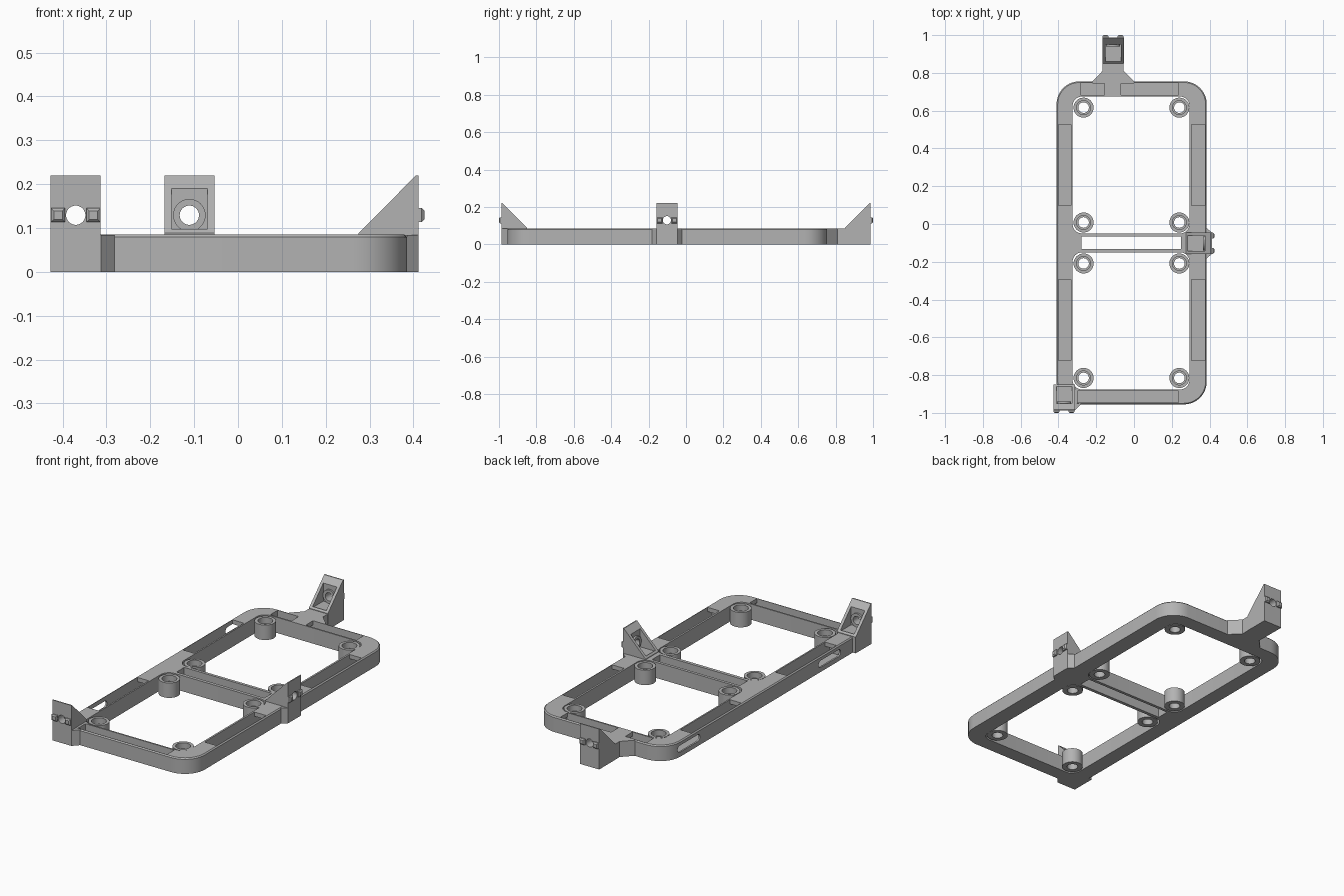
import bpy, bmesh
from math import sin, cos, pi, radians
from mathutils import Matrix, Vector

old = bpy.data.objects.get("Cube")
if old:
    bpy.data.objects.remove(old, do_unlink=True)

grey = bpy.data.materials.new("matte grey plastic")
grey.use_nodes = True
colour = (0.45, 0.45, 0.45, 1)
grey.diffuse_color = colour
grey.node_tree.nodes["Principled BSDF"].inputs["Base Color"].default_value = colour


# ---------- helpers ----------
def loft(name, loops):
    """Closed solid through a stack of matching point loops."""
    bm = bmesh.new()
    rings = [[bm.verts.new(p) for p in loop] for loop in loops]
    n = len(rings[0])
    bm.faces.new(rings[0])
    bm.faces.new(rings[-1])
    for low, high in zip(rings, rings[1:]):
        for i in range(n):
            j = (i + 1) % n
            bm.faces.new((low[i], low[j], high[j], high[i]))
    bmesh.ops.recalc_face_normals(bm, faces=bm.faces)
    mesh = bpy.data.meshes.new(name)
    bm.to_mesh(mesh)
    bm.free()
    mesh.materials.append(grey)
    ob = bpy.data.objects.new(name, mesh)
    bpy.context.collection.objects.link(ob)
    return ob


def prism(name, pts, z0, z1):
    return loft(name, [[(x, y, z) for x, y in pts] for z in (z0, z1)])


def box(name, x0, x1, y0, y1, z0, z1):
    return prism(name, [(x0, y0), (x1, y0), (x1, y1), (x0, y1)], z0, z1)


def rounded(x0, x1, y0, y1, r, steps=10):
    pts = []
    corners = [(x1 - r, y1 - r), (x0 + r, y1 - r), (x0 + r, y0 + r), (x1 - r, y0 + r)]
    for k, (cx, cy) in enumerate(corners):
        for s in range(steps + 1):
            a = (k + s / steps) * pi / 2
            pts.append((cx + r * cos(a), cy + r * sin(a)))
    return pts


def circle(cx, cy, r, n=32):
    return [(cx + r * cos(2 * pi * i / n), cy + r * sin(2 * pi * i / n)) for i in range(n)]


def apply_bool(ob, other, mode="DIFFERENCE"):
    other.hide_render = True
    mod = ob.modifiers.new("bool", "BOOLEAN")
    mod.operation, mod.object, mod.solver = mode, other, "EXACT"
    bpy.context.view_layer.objects.active = ob
    bpy.ops.object.modifier_apply(modifier=mod.name)
    bpy.data.objects.remove(other, do_unlink=True)


def smooth(ob):
    bpy.ops.object.select_all(action="DESELECT")
    ob.select_set(True)
    bpy.context.view_layer.objects.active = ob
    bpy.ops.object.shade_smooth_by_angle(angle=radians(30))


def lift(pts, z):
    return [(x, y, z) for x, y in pts]


# ---------- frame ----------
H = 0.085
X0, X1, Y0, Y1 = -0.41, 0.385, -0.955, 0.755
c = 0.006
outline = rounded(X0, X1, Y0, Y1, 0.12)
inset = rounded(X0 + c, X1 - c, Y0 + c, Y1 - c, 0.12 - c)
frame = loft("frame", [lift(outline, 0), lift(outline, H - c), lift(inset, H)])

# two windows and the slot along the crossbar
for y0, y1 in ((-0.876, -0.15), (-0.05, 0.675)):
    apply_bool(frame, prism("window", rounded(-0.325, 0.294, y0, y1, 0.05), -0.1, 0.2))
apply_bool(frame, box("slot", -0.278, 0.25, -0.132, -0.066, -0.1, 0.2))

# open cable pockets joined by covered channels
floor, roof = 0.015, 0.062
for x0, x1 in ((-0.401, -0.333), (0.304, 0.376)):
    for y0, y1 in ((-0.722, -0.294), (0.098, 0.526)):
        apply_bool(frame, box("pocket", x0, x1, y0, y1, floor, 0.2))
    apply_bool(frame, box("channel", x0, x1, -0.76, 0.65, floor, roof))
for y0, y1, spans in ((-0.946, -0.884, [(-0.3, 0.235)]),
                      (0.683, 0.746, [(-0.283, -0.156), (-0.07, 0.235)])):
    for x0, x1 in spans:
        apply_bool(frame, box("pocket", x0, x1, y0, y1, floor, 0.2))
    apply_bool(frame, box("channel", -0.28, 0.24, y0, y1, floor, roof))

# rounded cable outlets through one long outer wall
for y in (-0.65, 0.56):
    outlet = prism("outlet", rounded(y - 0.095, y + 0.095, 0.025, 0.062, 0.018, 6), -0.45, -0.37)
    outlet.data.transform(Matrix(((0, 0, 1, 0), (1, 0, 0, 0), (0, 1, 0, 0), (0, 0, 0, 1))))
    apply_bool(frame, outlet)
smooth(frame)

# ---------- screw bosses ----------
for x in (-0.267, 0.24):
    for y in (-0.815, -0.209, 0.008, 0.616):
        boss = prism("screw_boss", circle(x, y, 0.053), 0.001, H - 0.003)
        for r, z in ((0.028, -0.1), (0.037, 0.05)):
            cut = prism("bore", circle(x, y, r), z, 0.2)
            apply_bool(boss, cut)
            apply_bool(frame, prism("bore", circle(x, y, r), z, 0.2))
        smooth(boss)

# ---------- mounting brackets ----------
TURN = Matrix(((1, 0, 0, 0), (0, 0, -1, 0), (0, 1, 0, 0), (0, 0, 0, 1)))


def along_y(name, pts, y0, y1):
    """Extrude an (x, z) outline along y."""
    ob = prism(name, pts, -y1, -y0)
    ob.data.transform(TURN)
    return ob


def bracket(name, x, y, angle):
    """Gusset facing -y with its mounting face at the origin, then turned and placed."""
    w, d, top, hole_z = 0.057, 0.137, 0.22, 0.129
    side = [(0, 0), (0, top), (0.006, top), (d, 0.088), (d, 0)]
    body = loft(name, [[(s, py, pz) for py, pz in side] for s in (-w, w)])
    apply_bool(body, box("hollow", -0.041, 0.041, 0.036, 0.128, 0.091, 0.4))
    ring = along_y("collar", circle(0, hole_z, 0.037), 0.02, 0.046)
    apply_bool(body, ring, "UNION")
    apply_bool(body, along_y("hole", circle(0, hole_z, 0.022), -0.1, 0.1))
    parts = [body]
    # locating lugs beside the hole, tapered outwards
    for s in (-1, 1):
        lug = [[(s * 0.04 + u * h, py, hole_z + v * h) for u, v in ((-1, -1), (1, -1), (1, 1), (-1, 1))]
               for py, h in ((0.002, 0.016), (-0.007, 0.016), (-0.013, 0.010))]
        parts.append(loft(name + "_lug", lug))
    place = Matrix.Translation((x, y, 0)) @ Matrix.Rotation(radians(angle), 4, "Z")
    for ob in parts:
        ob.data.transform(place)
        smooth(ob)


bracket("front_bracket", -0.37, -0.987, 0)
bracket("side_bracket", 0.412, -0.102, 90)
bracket("back_bracket", -0.111, 0.987, 180)

# flared neck and fillets that tie the brackets to the frame
prism("back_neck", [(-0.22, 0.745), (-0.22, 0.755), (-0.167, 0.81), (-0.167, 0.86),
                    (-0.055, 0.86), (-0.055, 0.81), (0, 0.755), (0, 0.745)], 0, H)
prism("front_fillet", [(-0.32, -0.987), (-0.312, -0.987), (-0.282, -0.955),
                       (-0.282, -0.948), (-0.32, -0.948)], 0, H - 0.001)
for s in (-1, 1):
    prism("side_fillet", [(0.379, -0.102 + s * 0.05), (0.412, -0.102 + s * 0.05),
                          (0.412, -0.102 + s * 0.057), (0.385, -0.102 + s * 0.08),
                          (0.379, -0.102 + s * 0.08)], 0, H - 0.001)
